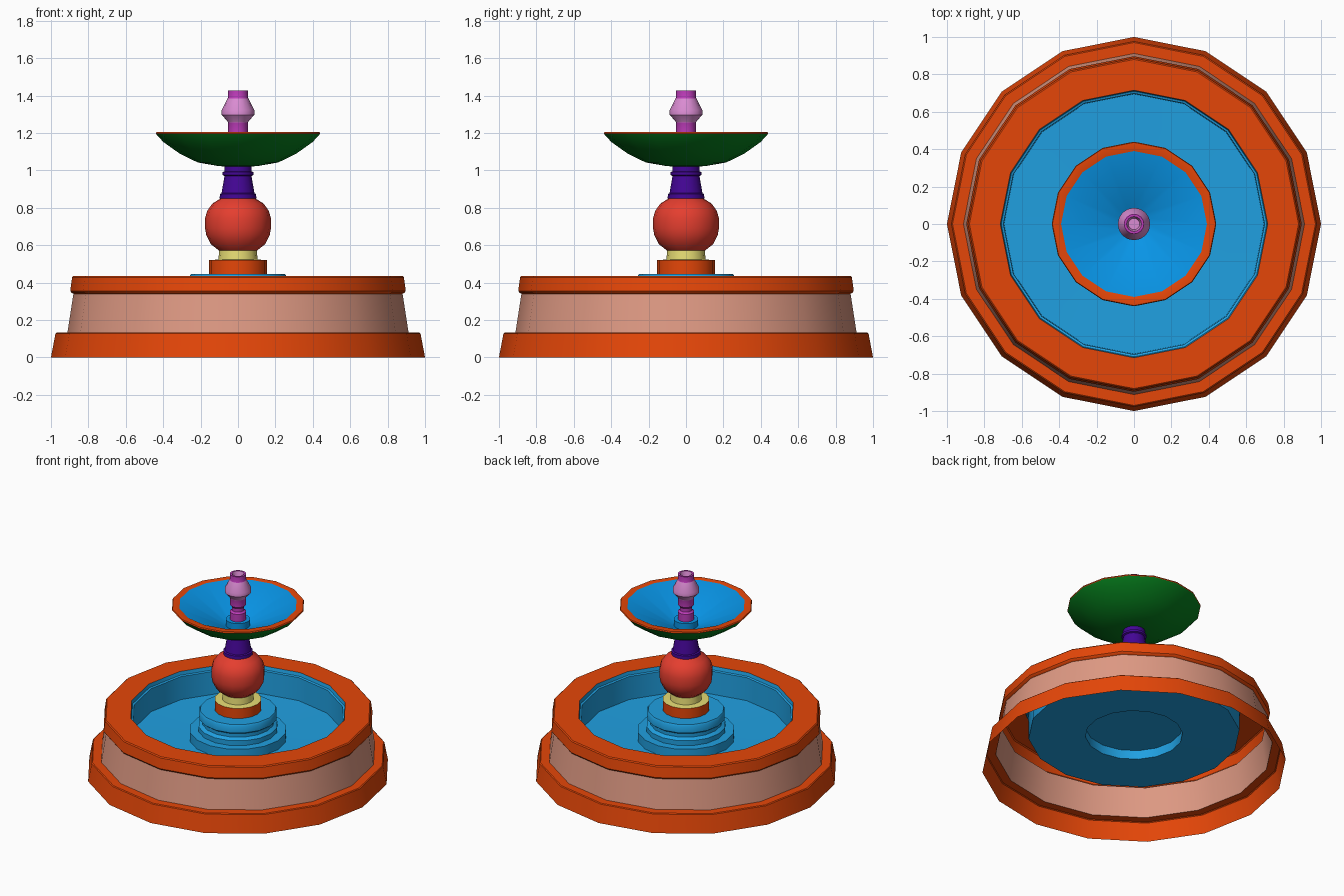
import bpy, bmesh, math

if "Cube" in bpy.data.objects:
    bpy.data.objects.remove(bpy.data.objects["Cube"])

SIDES = 16


def lin(c):
    c /= 255
    return c / 12.92 if c <= 0.04045 else ((c + 0.055) / 1.055) ** 2.4


def mat(name, r, g, b):
    m = bpy.data.materials.new(name)
    m.diffuse_color = (lin(r), lin(g), lin(b), 1)
    m.use_nodes = True
    m.node_tree.nodes["Principled BSDF"].inputs["Base Color"].default_value = m.diffuse_color
    return m


orange = mat("orange", 229, 70, 8)
tan = mat("tan", 222, 153, 131)
water = mat("pool blue", 32, 160, 225)
bowl_blue = mat("bowl blue", 8, 149, 231)
red = mat("red", 229, 62, 47)
yellow = mat("yellow", 231, 221, 116)
purple = mat("purple", 68, 6, 150)
magenta = mat("magenta", 190, 60, 186)
pink = mat("pink", 219, 140, 211)
green = mat("green", 6, 128, 29)


def lathe(name, sections, smooth=35):
    """Spin (radius, z) points; sections are (material, points), each joined to the last."""
    bm = bmesh.new()
    me = bpy.data.meshes.new(name)

    def ring(r, z):
        if r == 0:
            return [bm.verts.new((0, 0, z))] * SIDES
        return [bm.verts.new((r * math.cos(2 * math.pi * i / SIDES),
                              r * math.sin(2 * math.pi * i / SIDES), z)) for i in range(SIDES)]
    prev = None
    for material, points in sections:
        if material.name not in me.materials:
            me.materials.append(material)
        idx = me.materials.find(material.name)
        for p in points:
            cur = ring(*p)
            if prev:
                for i in range(SIDES):
                    j = (i + 1) % SIDES
                    quad = list(dict.fromkeys((prev[i], prev[j], cur[j], cur[i])))
                    bm.faces.new(quad).material_index = idx
            prev = cur
    bm.to_mesh(me)
    bm.free()
    ob = bpy.data.objects.new(name, me)
    bpy.context.collection.objects.link(ob)
    bpy.ops.object.select_all(action='DESELECT')
    ob.select_set(True)
    bpy.context.view_layer.objects.active = ob
    bpy.ops.object.shade_smooth_by_angle(angle=math.radians(smooth))
    return ob


# Open-bottomed basin: foot, wall, rim, pool lining and hollow plinth step
lathe("basin", [
    (orange, [(1.0, 0), (0.976, 0.127), (0.97, 0.132), (0.912, 0.132)]),
    (tan, [(0.88, 0.34)]),
    (orange, [(0.89, 0.345), (0.897, 0.355), (0.887, 0.428), (0.88, 0.435), (0.715, 0.435)]),
    (water, [(0.71, 0.41), (0.698, 0.405), (0.695, 0.24), (0.32, 0.235), (0.32, 0.30), (0.25, 0.30)]),
])

# Grooved upper plinth
lathe("plinth", [
    (water, [(0, 0.30), (0.262, 0.30), (0.262, 0.335), (0.237, 0.35), (0.237, 0.375),
             (0.258, 0.39), (0.258, 0.435), (0.25, 0.447), (0.15, 0.447)]),
])

# Column: collar, ball and tapered neck
lathe("collar", [
    (orange, [(0.155, 0.445), (0.155, 0.52)]),
    (yellow, [(0.105, 0.523), (0.1, 0.575)]),
])
lathe("ball", [
    (red, [(0.1, 0.57), (0.145, 0.605), (0.17, 0.655), (0.176, 0.69), (0.176, 0.745),
           (0.164, 0.785), (0.137, 0.822), (0.085, 0.855)]),
], 50)
lathe("neck", [
    (purple, [(0.098, 0.85), (0.097, 0.873), (0.088, 0.878), (0.072, 0.97), (0.082, 0.975),
              (0.082, 0.99), (0.073, 0.995), (0.073, 1.03)]),
])

# Upper bowl: outside, lip, conical inside with a small pedestal
lathe("upper_bowl", [
    (green, [(0, 1.02), (0.1, 1.022), (0.215, 1.042), (0.31, 1.088), (0.4, 1.152), (0.437, 1.193)]),
    (orange, [(0.44, 1.197), (0.436, 1.204), (0.39, 1.204)]),
    (bowl_blue, [(0.08, 1.055), (0.08, 1.10), (0, 1.10)]),
], 40)

# Spout with pale bulb and hollow tip
lathe("spout", [
    (magenta, [(0.053, 1.09), (0.053, 1.155), (0.04, 1.165), (0.04, 1.19), (0.053, 1.205), (0.053, 1.255)]),
    (pink, [(0.055, 1.26), (0.087, 1.297), (0.087, 1.322), (0.055, 1.385)]),
    (magenta, [(0.053, 1.39), (0.053, 1.427), (0.04, 1.427)]),
    (pink, [(0.03, 1.39), (0, 1.39)]),
])
